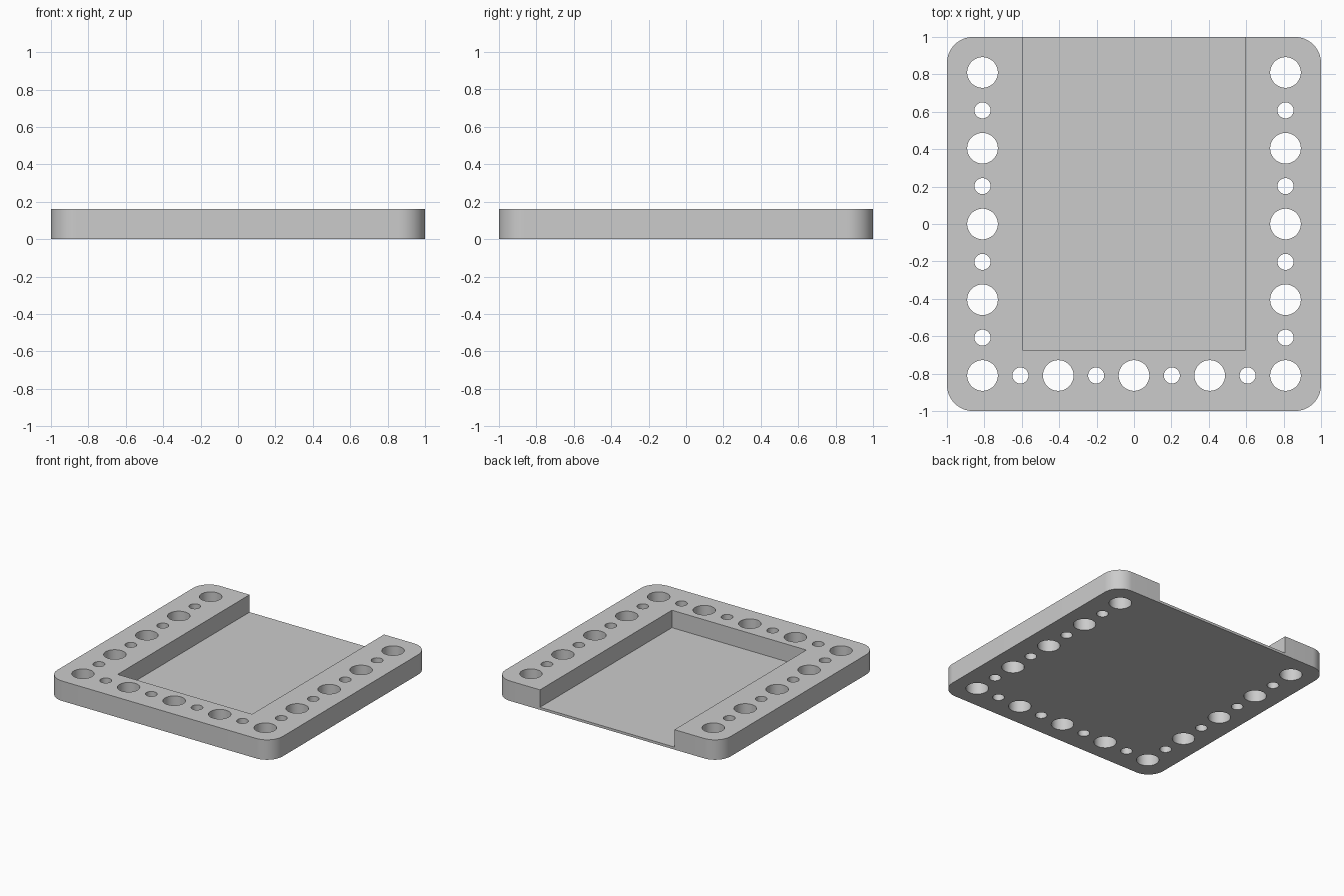
import bpy
import bmesh
from math import cos, sin, pi, radians
from mathutils import Matrix

cube = bpy.data.objects.get("Cube")
if cube:
    bpy.data.objects.remove(cube, do_unlink=True)

HEIGHT = 0.16
FLOOR = 0.02
CORNER = 0.14
PITCH = 0.2025
BIG, SMALL = 0.082, 0.043

grey = bpy.data.materials.new("light_grey")
grey.use_nodes = True
grey.diffuse_color = (0.6, 0.6, 0.6, 1)
grey.node_tree.nodes["Principled BSDF"].inputs["Base Color"].default_value = (0.6, 0.6, 0.6, 1)


def make_object(name, bm):
    bmesh.ops.recalc_face_normals(bm, faces=bm.faces)
    mesh = bpy.data.meshes.new(name)
    bm.to_mesh(mesh)
    bm.free()
    mesh.materials.append(grey)
    obj = bpy.data.objects.new(name, mesh)
    bpy.context.collection.objects.link(obj)
    return obj


def rounded_plate(name, half, radius, height, steps=16):
    bm = bmesh.new()
    verts = []
    for corner, (sx, sy) in enumerate([(1, 1), (-1, 1), (-1, -1), (1, -1)]):
        for i in range(steps + 1):
            a = (corner + i / steps) * pi / 2
            verts.append(bm.verts.new((sx * (half - radius) + radius * cos(a),
                                       sy * (half - radius) + radius * sin(a), 0)))
    base = bm.faces.new(verts)
    top = bmesh.ops.extrude_face_region(bm, geom=[base])["geom"]
    bmesh.ops.translate(bm, vec=(0, 0, height),
                        verts=[v for v in top if isinstance(v, bmesh.types.BMVert)])
    return make_object(name, bm)


def cut(obj, cutter):
    cutter.hide_render = True
    mod = obj.modifiers.new("cut", "BOOLEAN")
    mod.operation = "DIFFERENCE"
    mod.solver = "EXACT"
    mod.object = cutter
    bpy.context.view_layer.objects.active = obj
    bpy.ops.object.modifier_apply(modifier=mod.name)
    bpy.data.objects.remove(cutter, do_unlink=True)


# Plate with rounded corners
plate = rounded_plate("base_plate", 1.0, CORNER, HEIGHT)

# Tray recess, open at the back
left, front, back = 0.597, -0.674, 1.2
bm = bmesh.new()
bmesh.ops.create_cube(bm, size=1, matrix=Matrix.Translation((0, (front + back) / 2, FLOOR + 0.25))
                      @ Matrix.Diagonal((2 * left, back - front, 0.5, 1)))
cut(plate, make_object("recess_cutter", bm))

# Alternating large and small holes along both sides and the front
spots = {}
for i in range(-4, 5):
    radius = BIG if i % 2 == 0 else SMALL
    for spot in [(-4, i), (4, i), (i, -4)]:
        spots[spot] = radius
bm = bmesh.new()
for (i, j), radius in spots.items():
    bmesh.ops.create_cone(bm, cap_ends=True, segments=48, radius1=radius, radius2=radius, depth=1,
                          matrix=Matrix.Translation((i * PITCH, j * PITCH, 0)))
cut(plate, make_object("hole_cutter", bm))

# Smooth rounded walls, sharp rims
bpy.ops.object.select_all(action="DESELECT")
plate.select_set(True)
bpy.context.view_layer.objects.active = plate
bpy.ops.object.shade_smooth_by_angle(angle=radians(30))
